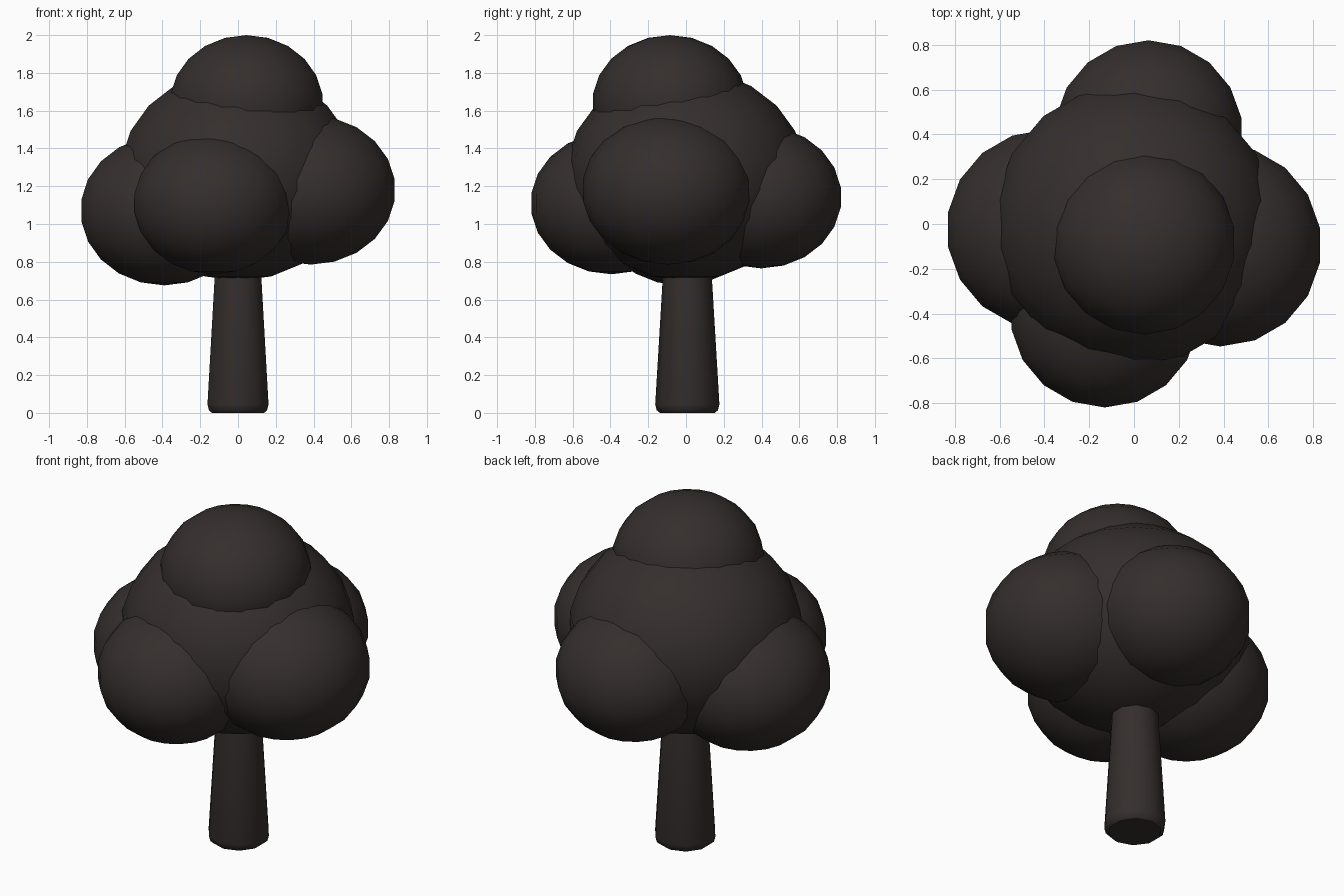
import bpy, bmesh, math

if "Cube" in bpy.data.objects:
    bpy.data.objects.remove(bpy.data.objects["Cube"])

bark = bpy.data.materials.new("dark_brown")
bark.diffuse_color = (0.035, 0.028, 0.026, 1)
bark.use_nodes = True
bark.node_tree.nodes["Principled BSDF"].inputs["Base Color"].default_value = bark.diffuse_color


def finish(bm, name, location, angle):
    mesh = bpy.data.meshes.new(name)
    bmesh.ops.recalc_face_normals(bm, faces=bm.faces)
    bm.to_mesh(mesh)
    bm.free()
    mesh.materials.append(bark)
    ob = bpy.data.objects.new(name, mesh)
    ob.location = location
    bpy.context.collection.objects.link(ob)
    bpy.ops.object.select_all(action='DESELECT')
    ob.select_set(True)
    bpy.context.view_layer.objects.active = ob
    bpy.ops.object.shade_smooth_by_angle(angle=math.radians(angle))
    return ob


def foliage(name, location, radius, height):
    # Slightly flattened low-poly ball
    bm = bmesh.new()
    bmesh.ops.create_uvsphere(bm, u_segments=18, v_segments=11, radius=1)
    bmesh.ops.scale(bm, vec=(radius, radius, height), verts=bm.verts)
    finish(bm, name, location, 60)


# Foliage: one large core and five smaller clumps
foliage("foliage_core", (0, 0, 1.26), 0.635, 0.56)
foliage("foliage_top", (0.045, -0.085, 1.637), 0.412, 0.363)
foliage("foliage_left", (-0.39, -0.025, 1.072), 0.451, 0.397)
foliage("foliage_right", (0.385, -0.095, 1.18), 0.456, 0.395)
foliage("foliage_front", (-0.13, -0.395, 1.11), 0.428, 0.376)
foliage("foliage_back", (0.065, 0.398, 1.142), 0.426, 0.377)

# Trunk: ten-sided tapered column with a rounded foot
profile = [(0.145, 0.0), (0.162, 0.014), (0.17, 0.045), (0.128, 0.75), (0.118, 0.92)]
sides = 10
bm = bmesh.new()
rings = []
for r, z in profile:
    rings.append([bm.verts.new((r * math.sin(2 * math.pi * i / sides),
                                r * math.cos(2 * math.pi * i / sides), z))
                  for i in range(sides)])
for low, high in zip(rings, rings[1:]):
    for i in range(sides):
        j = (i + 1) % sides
        bm.faces.new((low[i], low[j], high[j], high[i]))
bm.faces.new(rings[0])
bm.faces.new(rings[-1])
finish(bm, "trunk", (0, 0.007, 0), 40)
